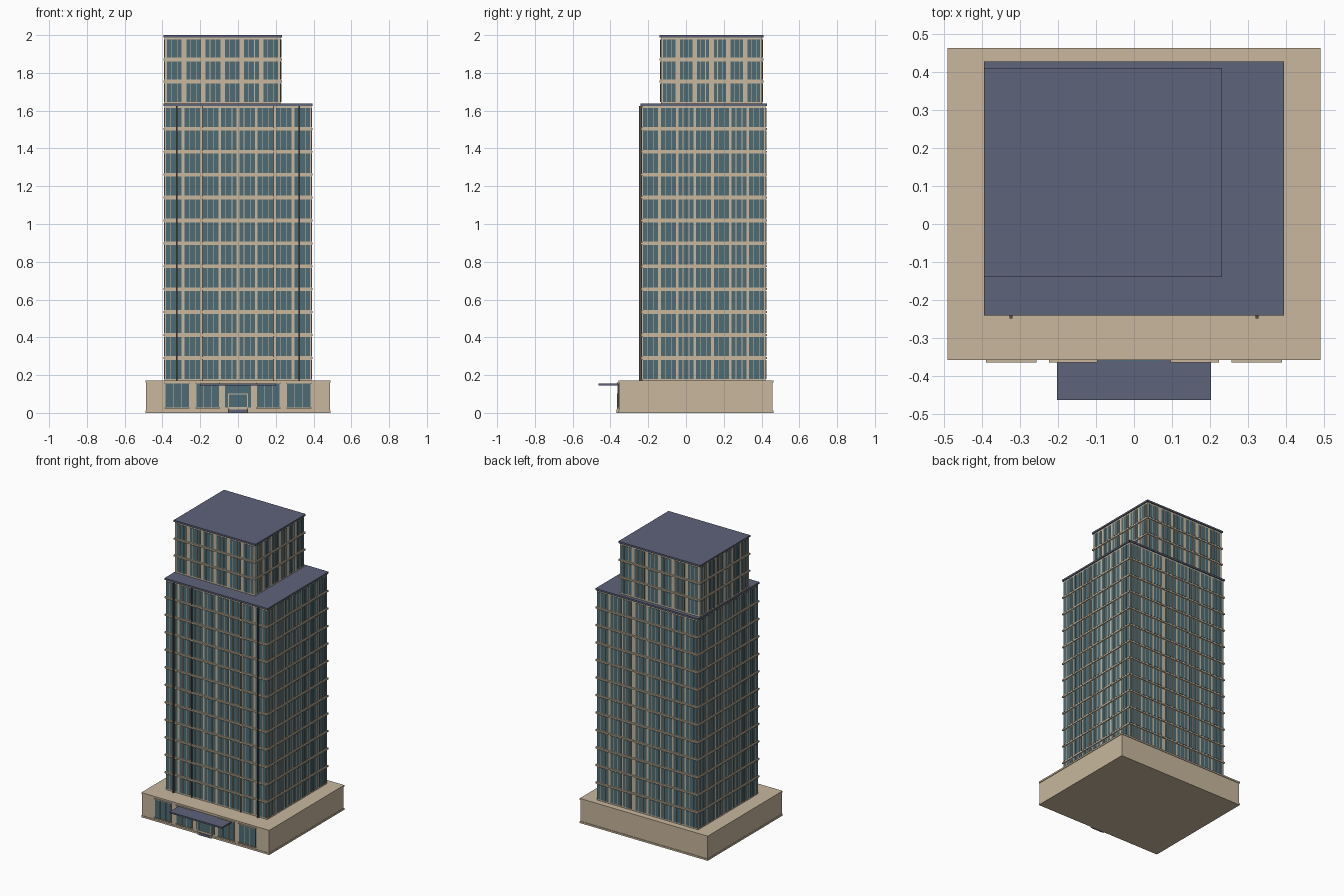
import bpy, bmesh

if "Cube" in bpy.data.objects:
    bpy.data.objects.remove(bpy.data.objects["Cube"])


def material(name, rgb):
    m = bpy.data.materials.new(name)
    m.diffuse_color = (*rgb, 1)
    m.use_nodes = True
    m.node_tree.nodes["Principled BSDF"].inputs["Base Color"].default_value = m.diffuse_color
    return m


STONE = material("beige stone", (0.58, 0.475, 0.34))
GLASS = material("teal glass", (0.075, 0.15, 0.18))
SLATE = material("slate roof", (0.11, 0.125, 0.195))
BRONZE = material("dark bronze", (0.10, 0.075, 0.06))


def boxes(name, mat, items):
    """One object made of boxes given as (x0, x1, y0, y1, z0, z1)."""
    bm = bmesh.new()
    for x0, x1, y0, y1, z0, z1 in items:
        vs = bmesh.ops.create_cube(bm, size=1)["verts"]
        for v in vs:
            v.co = ((x0 + x1) / 2 + v.co.x * (x1 - x0),
                    (y0 + y1) / 2 + v.co.y * (y1 - y0),
                    (z0 + z1) / 2 + v.co.z * (z1 - z0))
    me = bpy.data.meshes.new(name)
    bm.to_mesh(me)
    bm.free()
    me.materials.append(mat)
    ob = bpy.data.objects.new(name, me)
    bpy.context.collection.objects.link(ob)
    return ob


def block(name, x0, x1, y0, y1, z0, z1, floors, nx, ny, pier):
    """A storeyed block: stone core, floor ledges, glazed bays, roof slab."""
    top = z1 - 0.012
    h = (top - z0) / floors
    boxes(name + "_core", STONE, [(x0, x1, y0, y1, z0, top)])
    boxes(name + "_roof", SLATE,
          [(x0 - .007, x1 + .007, y0 - .007, y1 + .007, top, z1)])
    boxes(name + "_ledges", STONE,
          [(x0 - .007, x1 + .007, y0 - .007, y1 + .007,
            z0 + i * h - .005, z0 + i * h + .005) for i in range(1, floors)])
    panes, bars = [], []

    def add(target, side, a, b, depth, za, zb):
        # place a plate on the chosen wall
        if side == "front":
            target.append((a, b, y0 - depth, y0, za, zb))
        elif side == "back":
            target.append((a, b, y1, y1 + depth, za, zb))
        elif side == "left":
            target.append((x0 - depth, x0, a, b, za, zb))
        else:
            target.append((x1, x1 + depth, a, b, za, zb))

    for side in ("front", "back", "left", "right"):
        lo, hi, n = (x0, x1, nx) if side in ("front", "back") else (y0, y1, ny)
        w = (hi - lo) / n
        for i in range(n):
            a, b = lo + i * w + pier / 2, lo + (i + 1) * w - pier / 2
            # wider solid strip on the tower's rear wall
            if side == "back" and name == "tower" and i == 5:
                a += 0.02
            for f in range(floors):
                za, zb = z0 + f * h + .010, z0 + (f + 1) * h - .010
                add(panes, side, a, b, .002, za, zb)
                for t in (.3, .7):
                    m = a + (b - a) * t
                    add(bars, side, m - .0015, m + .0015, .005, za, zb)
    boxes(name + "_windows", GLASS, panes)
    boxes(name + "_mullions", STONE, bars)


# Podium with plinth and lip
boxes("podium", STONE, [(-.486, .486, -.355, .459, 0, .17)])
boxes("podium_trim", STONE, [(-.49, .49, -.358, .463, 0, .012),
                             (-.49, .49, -.358, .463, .160, .171)])

# Tower and setback crown
block("tower", -.388, .388, -.234, .421, .17, 1.637, 12, 8, 7, .014)
block("crown", -.388, .225, -.133, .403, 1.637, 2.0, 3, 6, 6, .024)

# Vertical pipes on the front wall
boxes("front_fins", BRONZE,
      [(x - .004, x + .004, -.249, -.234, .17, 1.625) for x in (-.323, .323)]
      + [(x - .003, x + .003, -.241, -.234, .17, 1.625) for x in (-.187, .187)])

# Street-level shop windows, with sills and bars
bays = [(-.385, -.26), (-.22, -.10), (-.07, .07), (.10, .22), (.26, .385)]
boxes("shop_windows", GLASS, [(a, b, -.360, -.355, .028, .155) for a, b in bays])
boxes("shop_sills", STONE,
      [(a - .004, b + .004, -.364, -.355, z, z + .005)
       for a, b in bays if a * b > 0 for z in (.023, .155)])
boxes("shop_bars", STONE,
      [(m - .0015, m + .0015, -.363, -.355, .028, .155)
       for a, b in bays if a * b > 0
       for m in (a + (b - a) * .33, a + (b - a) * .67)])

# Entrance door, step and canopy
boxes("door_frame", STONE, [(-.053, -.047, -.366, -.355, 0, .10),
                            (.047, .053, -.366, -.355, 0, .10),
                            (-.053, .053, -.366, -.355, .097, .103),
                            (-.047, .047, -.364, -.355, .018, .030)])
boxes("door_glass", GLASS, [(-.047, .047, -.362, -.355, .028, .097)])
boxes("door_step", SLATE, [(-.046, .046, -.368, -.355, 0, .018)])
boxes("canopy", SLATE, [(-.202, .202, -.463, -.355, .145, .155)])
